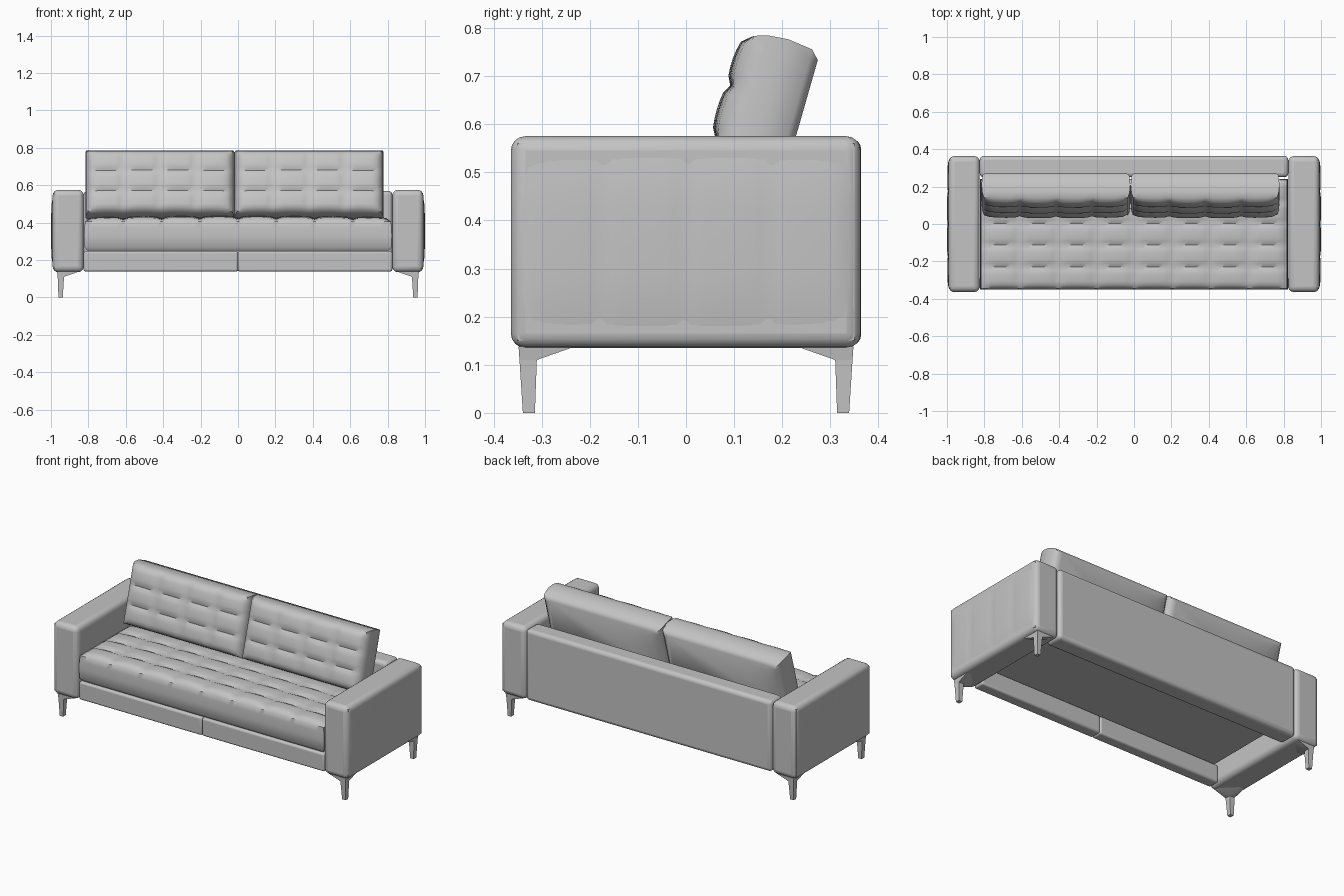
import bpy, bmesh
from math import pi, sin, radians
from mathutils import Matrix, Vector

old = bpy.data.objects.get("Cube")
if old:
    bpy.data.objects.remove(old, do_unlink=True)

# One plain upholstery colour
grey = bpy.data.materials.new("light_grey")
grey.use_nodes = True
colour = (0.55, 0.55, 0.55, 1)
grey.diffuse_color = colour
grey.node_tree.nodes["Principled BSDF"].inputs["Base Color"].default_value = colour


def finish(name, bm, matrix=Matrix(), bevel=0.0, angle=45):
    bmesh.ops.recalc_face_normals(bm, faces=bm.faces)
    mesh = bpy.data.meshes.new(name)
    bm.to_mesh(mesh)
    bm.free()
    mesh.materials.append(grey)
    ob = bpy.data.objects.new(name, mesh)
    bpy.context.collection.objects.link(ob)
    ob.matrix_world = matrix
    if bevel:
        mod = ob.modifiers.new("rounding", 'BEVEL')
        mod.width = bevel
        mod.segments = 4
    bpy.ops.object.select_all(action='DESELECT')
    ob.select_set(True)
    bpy.context.view_layer.objects.active = ob
    bpy.ops.object.shade_smooth_by_angle(angle=radians(angle))
    return ob


def soft_box(name, low, high, bevel):
    low, high = Vector(low), Vector(high)
    bm = bmesh.new()
    bmesh.ops.create_cube(bm, size=1)
    bmesh.ops.scale(bm, vec=high - low, verts=bm.verts)
    bmesh.ops.translate(bm, vec=(low + high) / 2, verts=bm.verts)
    return finish(name, bm, bevel=bevel)


def quilt(name, w, h, t, cols, rows, puff, matrix, outset=0.01, tuft=0.4):
    """Padded slab: tufted face towards local z, plain rounded back."""
    bm = bmesh.new()
    bmesh.ops.create_grid(bm, x_segments=cols * 8, y_segments=rows * 6, size=0.5)
    for v in bm.verts:
        pillow = abs(sin(pi * cols * (v.co.x + 0.5)) * sin(pi * rows * (v.co.y + 0.5)))
        dome = max(0, sin(pi * (v.co.x + 0.5)) * sin(pi * (v.co.y + 0.5)))
        rise = tuft * pillow ** 0.35 + (1 - tuft) * dome ** 0.25
        v.co = (v.co.x * w, v.co.y * h, puff * rise)
    # Side walls run back ring by ring, swelling then tucking in
    edges = [e for e in bm.edges if e.is_boundary]
    last = 0
    for depth, out in ((0.2, outset * 0.7), (0.5, outset), (0.88, outset * 0.5), (1, -0.012)):
        geom = bmesh.ops.extrude_edge_only(bm, edges=edges)["geom"]
        edges = [g for g in geom if isinstance(g, bmesh.types.BMEdge)]
        for v in [g for g in geom if isinstance(g, bmesh.types.BMVert)]:
            v.co.x *= (w + 2 * out) / (w + 2 * last)
            v.co.y *= (h + 2 * out) / (h + 2 * last)
            v.co.z = -t * depth
        last = out
    bmesh.ops.edgeloop_fill(bm, edges=edges)
    return finish(name, bm, matrix)


def hull(name, points, sx, sy):
    bm = bmesh.new()
    for x, y, z in points:
        bm.verts.new((x * sx, y * sy, z))
    bmesh.ops.convex_hull(bm, input=bm.verts)
    return finish(name, bm, angle=30)


def rectangle(x0, x1, y0, y1, z):
    return [(x, y, z) for x in (x0, x1) for y in (y0, y1)]


# Seat cushion and backrest frame
quilt("seat_cushion", 1.635, 0.582, 0.156, 8, 5, 0.032,
      Matrix.Translation((0, -0.055, 0.406)), outset=0.005, tuft=0.4)
soft_box("back_panel", (-0.825, 0.25, 0.14), (0.825, 0.364, 0.57), 0.022)

# Loose back cushions leaning against the panel
for side, x in (("right", -0.4175), ("left", 0.38)):
    lean = Matrix.Translation((x, 0.094, 0.621)) @ Matrix.Rotation(radians(74), 4, 'X')
    quilt(side + "_back_cushion", 0.77, 0.338, 0.142, 4, 3, 0.032, lean, outset=0.013)

# Mirrored parts: rails, arms and legs
outward = Matrix(((0, 0, 1, 0), (1, 0, 0, 0), (0, 1, 0, 0), (0, 0, 0, 1)))
for side, s in (("left", 1), ("right", -1)):
    inner, outer = sorted((0.0, s * 0.825))
    soft_box(side + "_front_rail", (inner, -0.35, 0.138), (outer, -0.28, 0.248), 0.012)
    inner, outer = sorted((s * 0.825, s * 0.991))
    soft_box(side + "_arm", (inner, -0.364, 0.135), (outer, 0.363, 0.575), 0.03)
    turn = Matrix.Rotation(0 if s > 0 else pi, 4, 'Z')
    quilt(side + "_arm_padding", 0.7, 0.41, 0.03, 4, 1, 0.014,
          turn @ Matrix.Translation((0.986, 0, 0.355)) @ outward, outset=0.0, tuft=0.3)
    for end, e in (("front", -1), ("back", 1)):
        ankle = rectangle(0.93, 0.964, 0.31, 0.346, 0.11)
        foot = rectangle(0.937, 0.96, 0.314, 0.339, 0)
        hull(f"{side}_{end}_leg", foot + ankle, s, e)
        plate = [(x, y, 0.138) for x, y in ((0.968, 0.348), (0.85, 0.348), (0.85, 0.32),
                                            (0.94, 0.23), (0.968, 0.23))]
        hull(f"{side}_{end}_leg_bracket", ankle + plate, s, e)
